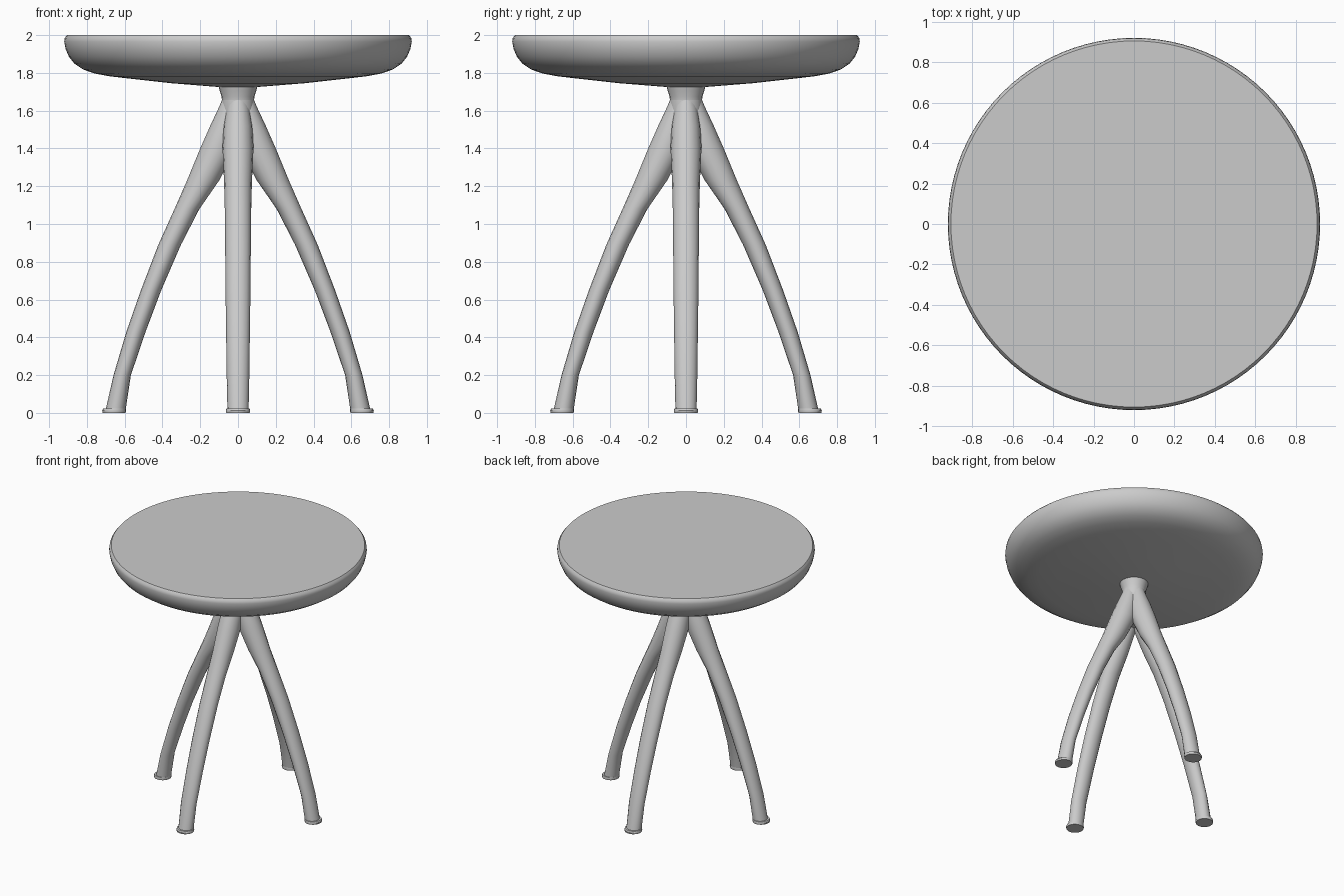
import bpy, bmesh, math

cube = bpy.data.objects.get("Cube")
if cube:
    bpy.data.objects.remove(cube, do_unlink=True)

grey = bpy.data.materials.new("plain grey")
grey.use_nodes = True
colour = (0.6, 0.6, 0.6, 1.0)
grey.diffuse_color = colour
grey.node_tree.nodes["Principled BSDF"].inputs["Base Color"].default_value = colour


def loft(name, rings, sides, turn=0.0, angle=35):
    """Skin horizontal ellipses (centre x, z, half width x, half width y)."""
    bm = bmesh.new()
    loops = []
    for cx, z, rx, ry in rings:
        loop = []
        for i in range(sides):
            a = 2 * math.pi * i / sides
            loop.append(bm.verts.new((cx + rx * math.cos(a), ry * math.sin(a), z)))
        loops.append(loop)
    for low, high in zip(loops, loops[1:]):
        for i in range(sides):
            j = (i + 1) % sides
            bm.faces.new((low[i], low[j], high[j], high[i]))
    bm.faces.new(loops[0][::-1])
    bm.faces.new(loops[-1])
    bmesh.ops.recalc_face_normals(bm, faces=bm.faces)
    mesh = bpy.data.meshes.new(name)
    bm.to_mesh(mesh)
    bm.free()
    mesh.materials.append(grey)
    obj = bpy.data.objects.new(name, mesh)
    obj.rotation_euler.z = turn
    bpy.context.collection.objects.link(obj)
    bpy.ops.object.select_all(action='DESELECT')
    obj.select_set(True)
    bpy.context.view_layer.objects.active = obj
    bpy.ops.object.shade_smooth_by_angle(angle=math.radians(angle))
    return obj


def round_part(name, profile, sides):
    """Turned part from (radius, height) points, bottom to top."""
    return loft(name, [(0, z, r, r) for r, z in profile], sides)


# Seat: flat top, rounded rim, shallow dished underside
round_part("seat", [
    (0.10, 1.725), (0.35, 1.745), (0.55, 1.767), (0.68, 1.782), (0.76, 1.797),
    (0.82, 1.818), (0.865, 1.848), (0.895, 1.885), (0.912, 1.925), (0.92, 1.965),
    (0.917, 1.985), (0.905, 2.0)], 96)

# Neck flaring into the seat, with the hub below it
round_part("neck", [(0.085, 1.655), (0.087, 1.675), (0.097, 1.705), (0.105, 1.74)], 24)
round_part("hub", [(0.03, 1.38), (0.075, 1.46), (0.09, 1.56), (0.085, 1.66)], 24)

# Four splayed legs with thin foot pads
leg_rings = [
    (0.648, 0.015, 0.053, 0.056), (0.613, 0.20, 0.046, 0.060),
    (0.540, 0.43, 0.051, 0.063), (0.460, 0.65, 0.054, 0.066),
    (0.362, 0.89, 0.060, 0.068), (0.270, 1.08, 0.066, 0.070),
    (0.185, 1.23, 0.085, 0.074), (0.105, 1.40, 0.095, 0.082),
    (0.065, 1.52, 0.082, 0.076), (0.030, 1.62, 0.070, 0.062),
    (0.020, 1.66, 0.064, 0.055)]
pad_rings = [(0.656, 0.0, 0.061, 0.062), (0.656, 0.012, 0.063, 0.065),
             (0.654, 0.022, 0.060, 0.062)]
for i, side in enumerate(("left", "back", "right", "front")):
    turn = i * math.pi / 2
    loft(side + "_leg", leg_rings, 16, turn, 40)
    loft(side + "_foot_pad", pad_rings, 20, turn)
